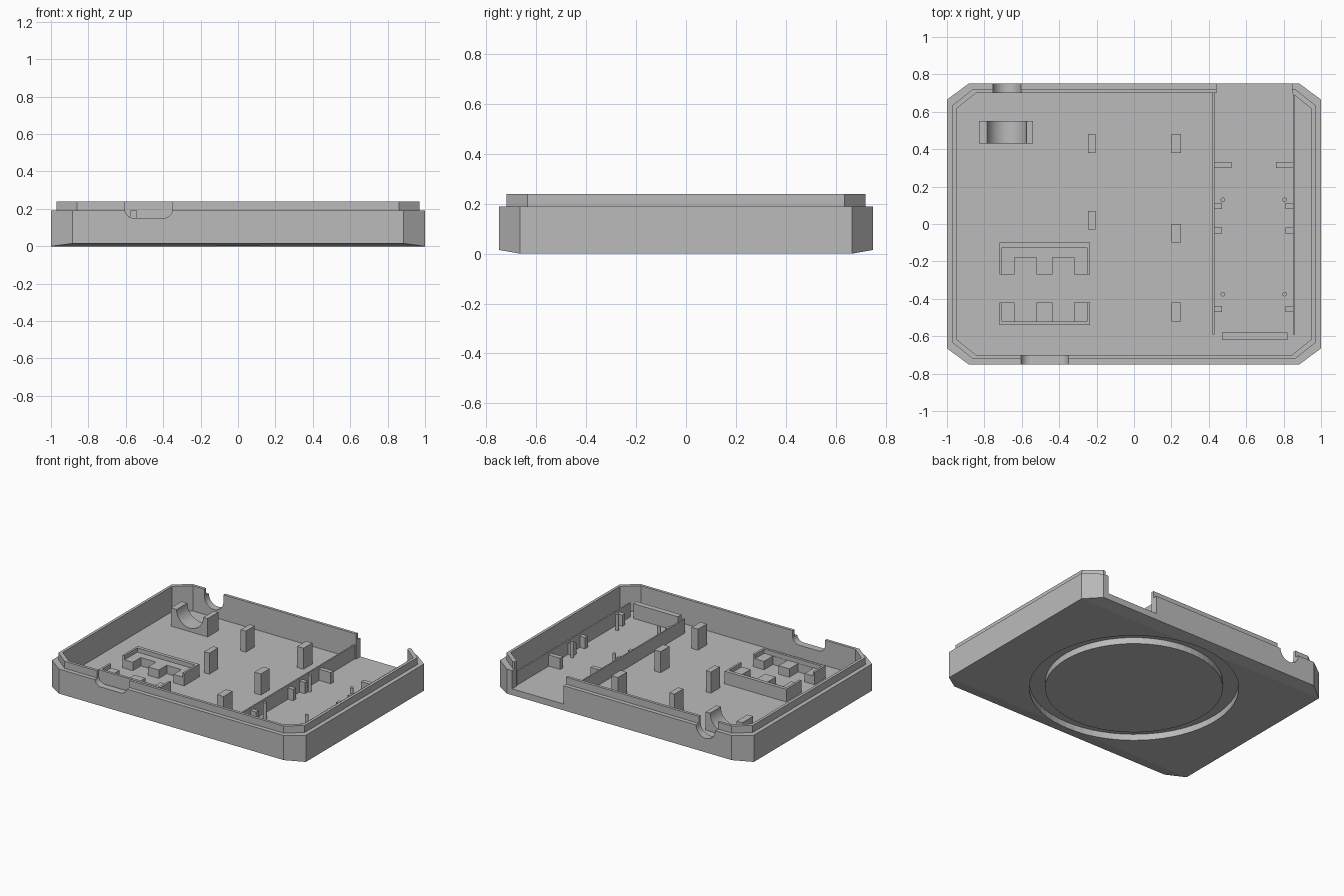
import bpy, bmesh, math

cube = bpy.data.objects.get("Cube")
if cube:
    bpy.data.objects.remove(cube, do_unlink=True)

grey = bpy.data.materials.new("plain grey")
grey.use_nodes = True
COLOUR = (0.5, 0.5, 0.5, 1)
grey.diffuse_color = COLOUR
grey.node_tree.nodes["Principled BSDF"].inputs["Base Color"].default_value = COLOUR

FLOOR = 0.06     # top of the tray floor
SINK = 0.055     # parts start slightly inside the floor


def finish(name, bm):
    bmesh.ops.recalc_face_normals(bm, faces=bm.faces)
    mesh = bpy.data.meshes.new(name)
    bm.to_mesh(mesh)
    bm.free()
    mesh.materials.append(grey)
    obj = bpy.data.objects.new(name, mesh)
    bpy.context.collection.objects.link(obj)
    return obj


def prism(name, outline, low, high, axis="z"):
    """Extrude a closed outline along z, or an x-z outline along y."""
    bm = bmesh.new()
    place = (lambda u, v, w: (u, v, w)) if axis == "z" else (lambda u, v, w: (u, w, v))
    ends = [[bm.verts.new(place(u, v, w)) for u, v in outline] for w in (low, high)]
    for end in ends:
        bm.faces.new(end)
    n = len(outline)
    for i in range(n):
        j = (i + 1) % n
        bm.faces.new((ends[0][i], ends[0][j], ends[1][j], ends[1][i]))
    return finish(name, bm)


def box(name, x0, x1, y0, y1, top, low=SINK):
    return prism(name, [(x0, y0), (x1, y0), (x1, y1), (x0, y1)], low, top)


def arc(cx, cz, r, start, end, steps):
    angles = [math.radians(start + (end - start) * i / steps) for i in range(steps + 1)]
    return [(cx + r * math.cos(a), cz + r * math.sin(a)) for a in angles]


def cut(target, cutter):
    mod = target.modifiers.new("cut", "BOOLEAN")
    mod.operation = "DIFFERENCE"
    mod.solver = "EXACT"
    mod.object = cutter
    cutter.hide_render = True
    bpy.context.view_layer.objects.active = target
    bpy.ops.object.modifier_apply(modifier=mod.name)
    bpy.data.objects.remove(cutter, do_unlink=True)


def octagon(x, y, cx, cy):
    return [(cx, -y), (x, -cy), (x, cy), (cx, y), (-cx, y), (-x, cy), (-x, -cy), (-cx, -y)]


# Tray shell: outer wall, stepped lip, inner wall and floor lofted as rings
outer = octagon(1, 0.75, 0.885, 0.665)
lip = octagon(0.97, 0.72, 0.862, 0.635)
inner = octagon(0.95, 0.70, 0.845, 0.615)
bm = bmesh.new()
rings = [[bm.verts.new((x, y, 0.015 if abs(y) > 0.7 else 0)) for x, y in outer]]
for shape, z in ((outer, 0.19), (lip, 0.19), (lip, 0.24), (inner, 0.24), (inner, FLOOR)):
    rings.append([bm.verts.new((x, y, z)) for x, y in shape])
for a, b in zip(rings, rings[1:]):
    for i in range(8):
        j = (i + 1) % 8
        bm.faces.new((a[i], a[j], b[j], b[i]))
bm.faces.new(rings[-1])
for quad in ((0, 7, 6, 1), (1, 6, 5, 2), (2, 5, 4, 3)):
    bm.faces.new([rings[0][i] for i in quad])
tray = finish("tray_shell", bm)

# Wall openings: wide back gap, round back notch, rounded front notch
cut(tray, box("back_gap_cutter", 0.44, 0.845, 0.66, 0.85, 0.4, FLOOR))
notch = [(-0.755, 0.4)] + arc(-0.68, 0.19, 0.075, 180, 360, 24) + [(-0.605, 0.4)]
cut(tray, prism("back_notch_cutter", notch, 0.66, 0.85, "y"))
notch = ([(-0.605, 0.4)] + arc(-0.555, 0.20, 0.05, 180, 270, 8)
         + arc(-0.40, 0.20, 0.05, 270, 360, 8) + [(-0.35, 0.4)])
cut(tray, prism("front_notch_cutter", notch, -0.85, -0.66, "y"))

# Circular groove under the base
bm = bmesh.new()
loops = [[bm.verts.new((x, y, z)) for x, y in arc(0, 0, r, 0, 354.375, 63)]
         for r, z in ((0.573, -0.05), (0.676, -0.05), (0.676, 0.045), (0.573, 0.045))]
for a, b in zip(loops, loops[1:] + loops[:1]):
    for i in range(64):
        j = (i + 1) % 64
        bm.faces.new((a[i], a[j], b[j], b[i]))
cut(tray, finish("groove_cutter", bm))

# Cradle block with a half-round seat
seat = arc(-0.68, 0.19, 0.105, 180, 360, 28)
prism("round_cradle", [(-0.83, SINK), (-0.83, 0.19)] + seat + [(-0.54, 0.19), (-0.54, SINK)],
      0.43, 0.55, "y")

# Support posts
for x, y in ((-0.225, 0.43), (-0.225, 0.02), (0.225, 0.43), (0.225, -0.05), (0.225, -0.47)):
    w = 0.02 if x < 0 else 0.025
    box("support_post", x - w, x + w, y - 0.05, y + 0.05, 0.21)

# Pair of toothed brackets: thin outer wall and lower comb
def bracket(name, back, comb_back, root, tip):
    teeth = [(-0.705, comb_back), (-0.705, tip)]
    for left, right in ((-0.64, -0.52), (-0.435, -0.32)):
        teeth += [(left, tip), (left, root), (right, root), (right, tip)]
    prism(name + "_comb", teeth + [(-0.25, tip), (-0.25, comb_back)], SINK, 0.12)
    prism(name + "_wall", [(-0.72, tip), (-0.72, back), (-0.235, back), (-0.235, tip),
                           (-0.25, tip), (-0.25, comb_back), (-0.705, comb_back),
                           (-0.705, tip)], SINK, 0.15)


bracket("rear_bracket", -0.10, -0.125, -0.18, -0.27)
bracket("front_bracket", -0.54, -0.522, -0.52, -0.42)

# Side bay: two rails, end stop, clips and locating pins
box("bay_rail", 0.42, 0.43, -0.59, 0.705, 0.16)
box("bay_rail", 0.85, 0.86, -0.59, 0.69, 0.16)
box("bay_end_stop", 0.47, 0.82, -0.62, -0.58, 0.165)
for inner_x, side in ((0.428, 1), (0.852, -1)):
    for y, length in ((0.315, 0.093), (0.095, 0.043), (-0.035, 0.043), (-0.455, 0.043)):
        x0, x1 = sorted((inner_x, inner_x + side * length))
        box("bay_clip", x0, x1, y - 0.016, y + 0.016, 0.14)
for x in (0.475, 0.805):
    for y in (0.13, -0.375):
        pin = prism("locating_pin", arc(x, y, 0.012, 0, 337.5, 15), SINK, 0.175)
